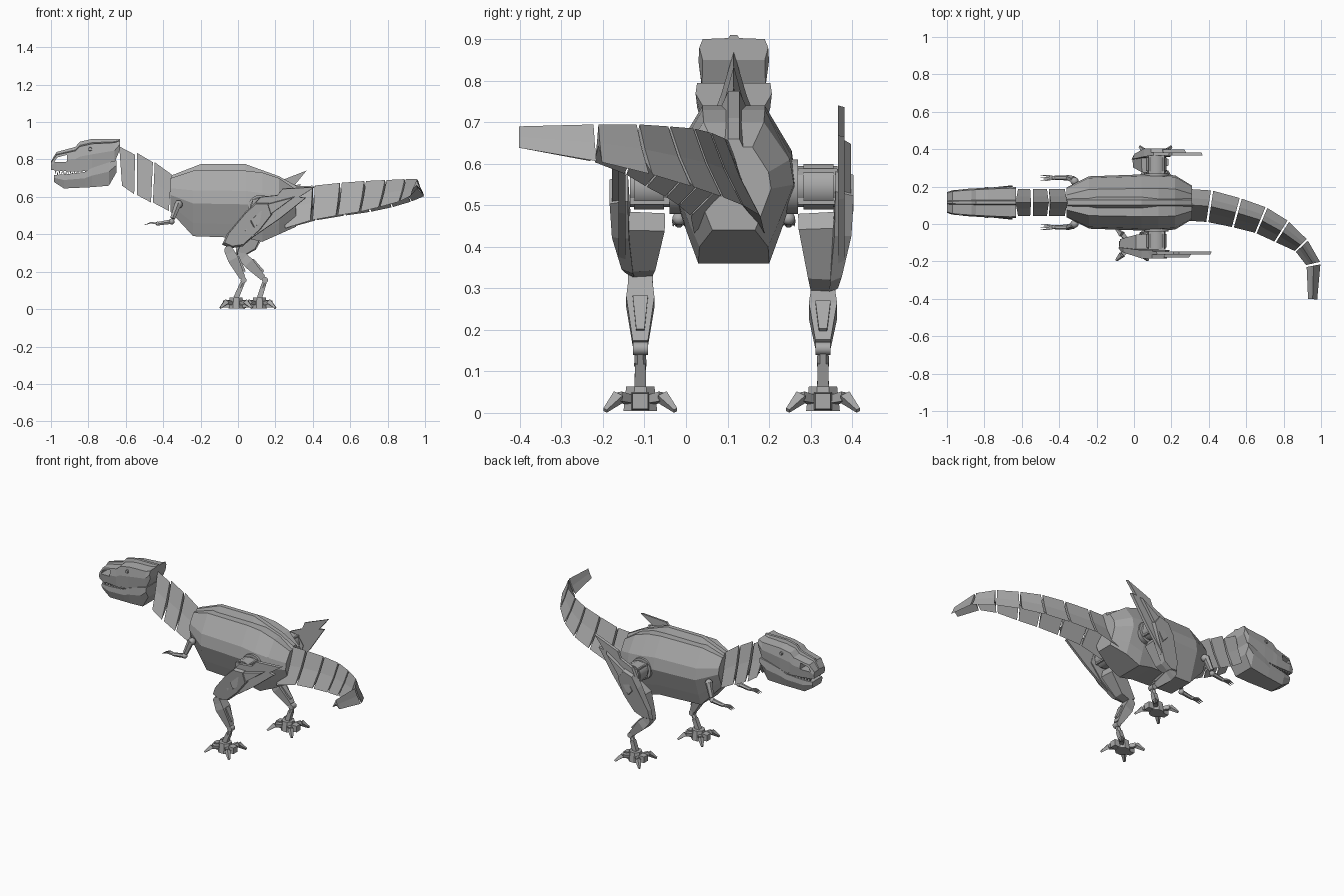
import bpy, bmesh, math
from mathutils import Vector as V

cube = bpy.data.objects.get("Cube")
if cube:
    bpy.data.objects.remove(cube, do_unlink=True)

grey = bpy.data.materials.new("metal grey")
grey.use_nodes = True
grey.diffuse_color = (0.4, 0.4, 0.4, 1)
grey.node_tree.nodes["Principled BSDF"].inputs["Base Color"].default_value = (0.4, 0.4, 0.4, 1)
MID = 0.115          # y of the body's centre line
UP = V((0, 0, 1))
SIDE = V((0, 1, 0))
HIP = V((0.12, 0, 0.545))


def loft(name, rings, smooth=False):
    """Skin equal-length rings of points and cap both ends."""
    bm = bmesh.new()
    rows = [[bm.verts.new(p) for p in ring] for ring in rings]
    n = len(rows[0])
    for a, b in zip(rows, rows[1:]):
        for i in range(n):
            j = (i + 1) % n
            bm.faces.new((a[i], a[j], b[j], b[i]))
    bm.faces.new(rows[0][::-1])
    bm.faces.new(rows[-1])
    bmesh.ops.recalc_face_normals(bm, faces=bm.faces)
    mesh = bpy.data.meshes.new(name)
    bm.to_mesh(mesh)
    bm.free()
    mesh.materials.append(grey)
    ob = bpy.data.objects.new(name, mesh)
    bpy.context.collection.objects.link(ob)
    if smooth:
        bpy.ops.object.select_all(action='DESELECT')
        ob.select_set(True)
        bpy.context.view_layer.objects.active = ob
        bpy.ops.object.shade_smooth_by_angle(angle=math.radians(35))
    return ob


def section(half, top, bottom, width, side=SIDE):
    """Mirrored cross-section; half lists (width share, height share) from the top."""
    full = half + [(-u, t) for u, t in reversed(half) if u > 0]
    return [bottom.lerp(top, t) + side * (u * width) for u, t in full]


def along_x(name, half, stations):
    """Loft of mirrored sections at (x, bottom, top, half width)."""
    return loft(name, [section(half, V((x, MID, t)), V((x, MID, b)), w)
                       for x, b, t, w in stations])


def slab(name, points, y0, y1, shrink=1.0):
    """Plate with an x-z outline; the y1 face can be smaller."""
    c = sum((V((x, 0, z)) for x, z in points), V()) / len(points)
    ring0 = [V((x, y0, z)) for x, z in points]
    ring1 = [c + (V((x, 0, z)) - c) * shrink + SIDE * y1 for x, z in points]
    return loft(name, [ring0, ring1])


def pinch(ob, y):
    """Narrow a thigh part towards the knee."""
    for v in ob.data.vertices:
        reach = V((v.co.x - HIP.x, v.co.z - HIP.z)).length
        v.co.y = y + (v.co.y - y) * (1 - 0.52 * min(max((reach - 0.1) / 0.16, 0), 1))


def rod(name, a, b, r0, r1, sides=8, squash=1.0, smooth=False):
    """Tapered bar from a to b."""
    a, b = V(a), V(b)
    d = (b - a).normalized()
    u = d.cross(SIDE if abs(d.y) < 0.9 else UP).normalized()
    v = d.cross(u)
    turn = [math.tau * (i + 0.5) / sides for i in range(sides)]
    return loft(name, [[p + u * (math.cos(t) * r * squash) + v * (math.sin(t) * r) for t in turn]
                       for p, r in ((a, r0), (b, r1))], smooth)


def ball(name, centre, r):
    c = V(centre)
    rings = []
    for i in range(7):
        t = 0.2 + (math.pi - 0.4) * i / 6
        rings.append([c + V((math.cos(a) * math.sin(t), math.cos(t), math.sin(a) * math.sin(t))) * r
                      for a in (math.tau * k / 12 for k in range(12))])
    return loft(name, rings, True)


# Torso with a raised spine
TORSO = [(0.5, 1), (0.93, 0.7), (1, 0.5), (0.75, 0.2), (0.57, 0)]
along_x("torso", TORSO, [
    (-0.36, 0.52, 0.70, 0.08), (-0.24, 0.39, 0.74, 0.14), (0.04, 0.38, 0.74, 0.15),
    (0.13, 0.36, 0.73, 0.15), (0.22, 0.40, 0.70, 0.145), (0.31, 0.44, 0.64, 0.09)])
along_x("spine", [(0.3, 1), (1, 0)], [
    (x, z - 0.07, z, 0.045) for x, z in
    ((-0.355, 0.715), (-0.2, 0.775), (0.04, 0.775), (0.22, 0.71), (0.31, 0.66))])

# Neck plates, each (top and bottom of the front edge, then of the rear edge)
ARMOUR = [(0, 1), (0.43, 0.5), (1, 0), (0, 0.45)]
for i, (ta, ba, tb, bb) in enumerate([
        ((-0.635, 0.87), (-0.62, 0.66), (-0.55, 0.825), (-0.555, 0.615)),
        ((-0.54, 0.835), (-0.54, 0.61), (-0.455, 0.785), (-0.465, 0.57)),
        ((-0.445, 0.785), (-0.455, 0.57), (-0.355, 0.72), (-0.37, 0.525))]):
    loft(f"neck_plate_{i + 1}", [section(ARMOUR, V((t[0], MID, t[1])), V((b[0], MID, b[1])), 0.072)
                                 for t, b in ((ta, ba), (tb, bb))])

# Tail plates follow a curve: x, y, bottom, top, half width
tail = [(0.25, 0.105, 0.43, 0.655, 0.085), (0.405, 0.095, 0.475, 0.66, 0.085),
        (0.55, 0.06, 0.50, 0.675, 0.08), (0.68, 0.02, 0.52, 0.685, 0.074),
        (0.79, -0.04, 0.545, 0.69, 0.066), (0.895, -0.115, 0.575, 0.695, 0.044),
        (0.96, -0.215, 0.605, 0.695, 0.038), (0.955, -0.41, 0.64, 0.69, 0.024)]
normals = []
for i in range(len(tail)):
    a, b = V(tail[max(i - 1, 0)][:2]), V(tail[min(i + 1, len(tail) - 1)][:2])
    d = (b - a).normalized()
    normals.append(V((-d.y, d.x, 0)))
for i in range(len(tail) - 1):
    rings = []
    for f in (0.04, 0.96):
        x, y, b, t, w = (p + (q - p) * f for p, q in zip(tail[i], tail[i + 1]))
        n = normals[i].lerp(normals[i + 1], f).normalized()
        rings.append(section(ARMOUR, V((x, y, t)), V((x, y, b)), w, n))
    loft(f"tail_plate_{i + 1}", rings)

# Head with a low crest and pierced nostrils
skull = along_x("skull", [(0.1, 1), (0.16, 0.88), (0.9, 0.84), (1, 0.5), (0.9, 0)], [
    (-1.0, 0.745, 0.79, 0.055), (-0.97, 0.74, 0.84, 0.066), (-0.87, 0.735, 0.867, 0.075),
    (-0.845, 0.735, 0.895, 0.076), (-0.78, 0.745, 0.91, 0.08), (-0.66, 0.785, 0.91, 0.085),
    (-0.632, 0.85, 0.91, 0.083)])
cutter = slab("nostril_cutter", [(-0.982, 0.785), (-0.968, 0.81), (-0.915, 0.825), (-0.915, 0.788)],
              MID - 0.2, MID + 0.2)
cut = skull.modifiers.new("nostrils", 'BOOLEAN')
cut.operation = 'DIFFERENCE'
cut.object = cutter
bpy.context.view_layer.objects.active = skull
bpy.ops.object.modifier_apply(modifier=cut.name)
bpy.data.objects.remove(cutter, do_unlink=True)
along_x("lower_jaw", [(0.96, 1), (1, 0.6), (0.75, 0)], [
    (-0.985, 0.68, 0.717, 0.05), (-0.93, 0.645, 0.72, 0.062), (-0.82, 0.65, 0.732, 0.073),
    (-0.78, 0.652, 0.755, 0.078), (-0.69, 0.66, 0.785, 0.088), (-0.65, 0.73, 0.795, 0.092)])

for side, label in ((1, "left"), (-1, "right")):
    # Teeth and eyes
    for i in range(9):
        x = -0.975 + i * 0.02
        y = MID + side * (0.05 + 0.018 * i / 8)
        rod(f"{label}_upper_tooth_{i + 1}", (x, y, 0.745), (x, y, 0.722), 0.007, 0.001, 4)
        rod(f"{label}_lower_tooth_{i + 1}", (x + 0.01, y - side * 0.006, 0.712),
            (x + 0.01, y - side * 0.006, 0.734), 0.006, 0.001, 4)
    rod(f"{label}_eye", (-0.79, MID + side * 0.07, 0.855), (-0.79, MID + side * 0.084, 0.855),
        0.012, 0.009, 8)

    # Small arm
    y = MID + side * 0.132
    ball(f"{label}_shoulder", (-0.318, y - side * 0.018, 0.56), 0.022)
    rod(f"{label}_upper_arm", (-0.32, y - side * 0.012, 0.565), (-0.35, y, 0.485), 0.02, 0.015, 6)
    ball(f"{label}_elbow", (-0.355, y, 0.468), 0.016)
    rod(f"{label}_forearm", (-0.355, y, 0.468), (-0.425, y, 0.457), 0.014, 0.011, 6)
    ball(f"{label}_wrist", (-0.43, y, 0.457), 0.011)
    for k in (-1, 0, 1):
        mid = (-0.465, y + k * 0.012, 0.462)
        rod(f"{label}_finger_{k + 2}", (-0.432, y + k * 0.006, 0.457), mid, 0.006, 0.006, 4)
        rod(f"{label}_finger_claw_{k + 2}", mid, (-0.5, y + k * 0.014, 0.45), 0.006, 0.001, 4)

    # Hip drum between the torso and the thigh
    for part, y0, y1, r in (("flange", 0.125, 0.155, 0.066), ("drum", 0.15, 0.25, 0.05),
                            ("ring", 0.168, 0.24, 0.055)):
        rod(f"{label}_hip_{part}", HIP + SIDE * (MID + side * y0), HIP + SIDE * (MID + side * y1),
            r, r, 24, 1, True)
    for k in range(4):
        a = math.tau * (k + 0.5) / 4
        c = HIP + V((math.cos(a), 0, math.sin(a))) * 0.05
        rod(f"{label}_hip_lug_{k + 1}", c + SIDE * (MID + side * 0.15),
            c + SIDE * (MID + side * 0.25), 0.011, 0.011, 4)

    # Thigh, swung back further on the left
    swing = math.radians(18) if side > 0 else 0
    leg = MID + side * 0.215 - (0.01 if side < 0 else 0)

    def swung(points):
        c, s = math.cos(swing), math.sin(swing)
        return [(HIP.x + (x - HIP.x) * c - (z - HIP.z) * s,
                 HIP.z + (x - HIP.x) * s + (z - HIP.z) * c) for x, z in points]

    thigh = swung([(-0.08, 0.345), (0.01, 0.465), (0.11, 0.485), (0.12, 0.44), (0.025, 0.34),
                   (-0.04, 0.325)])
    pinch(slab(f"{label}_thigh", thigh, leg + side * 0.04, leg - side * 0.06, 0.95), leg)
    cover = swung([(-0.085, 0.345), (-0.06, 0.40), (0.04, 0.52), (0.10, 0.575), (0.17, 0.575),
                   (0.19, 0.51), (0.12, 0.42), (0.025, 0.335), (-0.04, 0.325)])
    pinch(slab(f"{label}_thigh_cover", cover, leg + side * 0.03, leg + side * 0.074, 0.9), leg)
    fin = swung([(0.0, 0.47), (0.12, 0.60), (0.21, 0.61), (0.24, 0.645), (0.415, 0.655),
                 (0.33, 0.60), (0.365, 0.595), (0.22, 0.48), (0.06, 0.37)])
    slab(f"{label}_thigh_fin", fin, leg + side * 0.036, leg + side * 0.052, 0.97)
    rib = swung([(0.06, 0.47), (0.16, 0.565), (0.31, 0.605), (0.18, 0.51), (0.08, 0.43)])
    slab(f"{label}_thigh_rib", rib, leg + side * 0.045, leg + side * 0.068, 0.9)

    # Lower leg
    knee = V((-0.05, leg, 0.315)) if side < 0 else V((0.02, leg, 0.285))
    ankle = V((0.03 if side < 0 else 0.145, leg, 0.155))
    foot = V((-0.01 if side < 0 else 0.115, leg, 0))
    rod(f"{label}_knee", knee - SIDE * 0.03, knee + SIDE * 0.03, 0.024, 0.024, 12, 1, True)
    bend = knee.lerp(ankle, 0.3)
    rod(f"{label}_shin_top", knee, bend, 0.04, 0.048, 4, 0.85)
    rod(f"{label}_shin", bend, knee.lerp(ankle, 0.92), 0.048, 0.026, 4, 0.85)
    plate = [p + (bend - ankle).cross(SIDE).normalized() * -0.026 for p in (bend, ankle)]
    rod(f"{label}_shin_plate", plate[0], plate[0].lerp(plate[1], 0.7), 0.026, 0.014, 4, 0.5)
    rod(f"{label}_ankle", ankle - SIDE * 0.018, ankle + SIDE * 0.018, 0.016, 0.016, 12, 1, True)
    heel = foot + UP * 0.06
    rod(f"{label}_ankle_strut", ankle, ankle.lerp(heel, 0.45), 0.013, 0.015, 6)
    rod(f"{label}_foot_strut", ankle.lerp(heel, 0.35), heel, 0.018, 0.02, 4)

    # Foot with splayed claws
    rod(f"{label}_foot", foot + UP * 0.004, foot + UP * 0.063, 0.044, 0.037, 8)
    for k in range(4):
        a = math.tau * (k + 0.5) / 4
        out = V((math.cos(a), math.sin(a), 0))
        root, tip = foot + out * 0.035 + UP * 0.032, foot + out * 0.075 + UP * 0.038
        rod(f"{label}_toe_{k + 1}", root, tip, 0.014, 0.017, 4)
        rod(f"{label}_toe_claw_{k + 1}", tip, foot + out * 0.12 + UP * 0.006, 0.018, 0.007, 4)
    for k, end in ((-1, "front"), (1, "rear")):
        a = foot + V((k * 0.035, 0, 0.028))
        rod(f"{label}_{end}_toe", a, a + V((k * 0.035, 0, 0)), 0.03, 0.026, 4)
